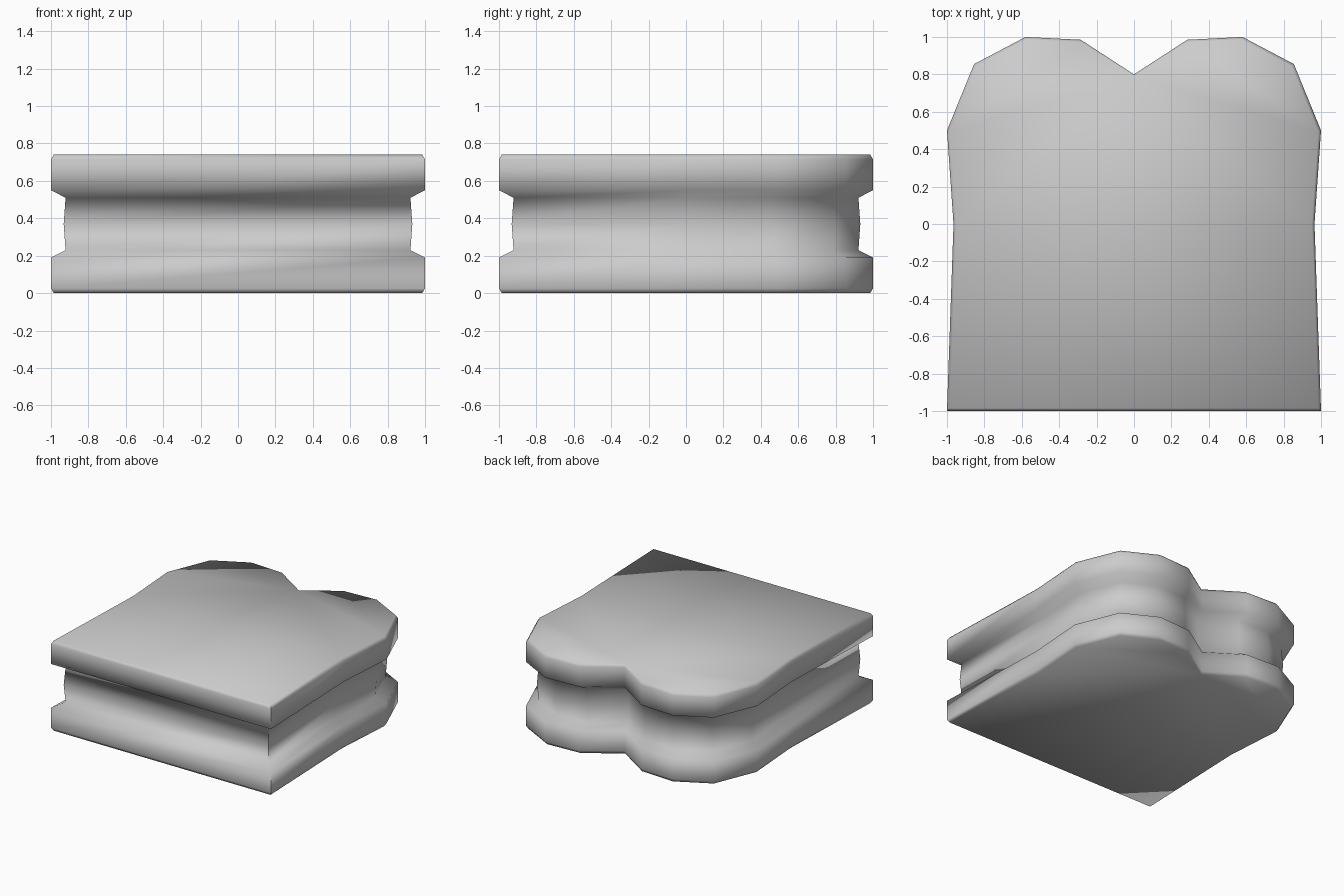
import bpy, bmesh, math

if "Cube" in bpy.data.objects:
    bpy.data.objects.remove(bpy.data.objects["Cube"])

# Right half of the bread outline, front corner round to the top notch
half = [(1, -1), (0.965, 0), (1, 0.5), (0.855, 0.855),
        (0.58, 1), (0.285, 0.985), (0, 0.8)]
outline = half + [(-x, y) for x, y in reversed(half[:-1])]

# Side profile (scale, height): lower slice, recessed filling, upper slice
lower = [(0.985, 0.0), (1, 0.025), (1, 0.19), (0.922, 0.23)]
HEIGHT = 0.74
upper = [(s, HEIGHT - z) for s, z in reversed(lower)]
profile = lower + [(0.932, HEIGHT / 2)] + upper

# Loft the outline along the profile and cap both ends
bm = bmesh.new()
rings = [[bm.verts.new((x * s, y * s, z)) for x, y in outline]
         for s, z in profile]
n = len(outline)
for a, b in zip(rings, rings[1:]):
    for i in range(n):
        j = (i + 1) % n
        bm.faces.new((a[i], a[j], b[j], b[i]))
caps = [bm.faces.new(rings[0][::-1]), bm.faces.new(rings[-1])]
bmesh.ops.triangulate(bm, faces=caps)
bmesh.ops.recalc_face_normals(bm, faces=bm.faces)

mesh = bpy.data.meshes.new("sandwich")
bm.to_mesh(mesh)
bm.free()
sandwich = bpy.data.objects.new("sandwich", mesh)
bpy.context.collection.objects.link(sandwich)

# Soft crust, sharp front corners
bpy.context.view_layer.objects.active = sandwich
sandwich.select_set(True)
bpy.ops.object.shade_smooth_by_angle(angle=math.radians(70))
